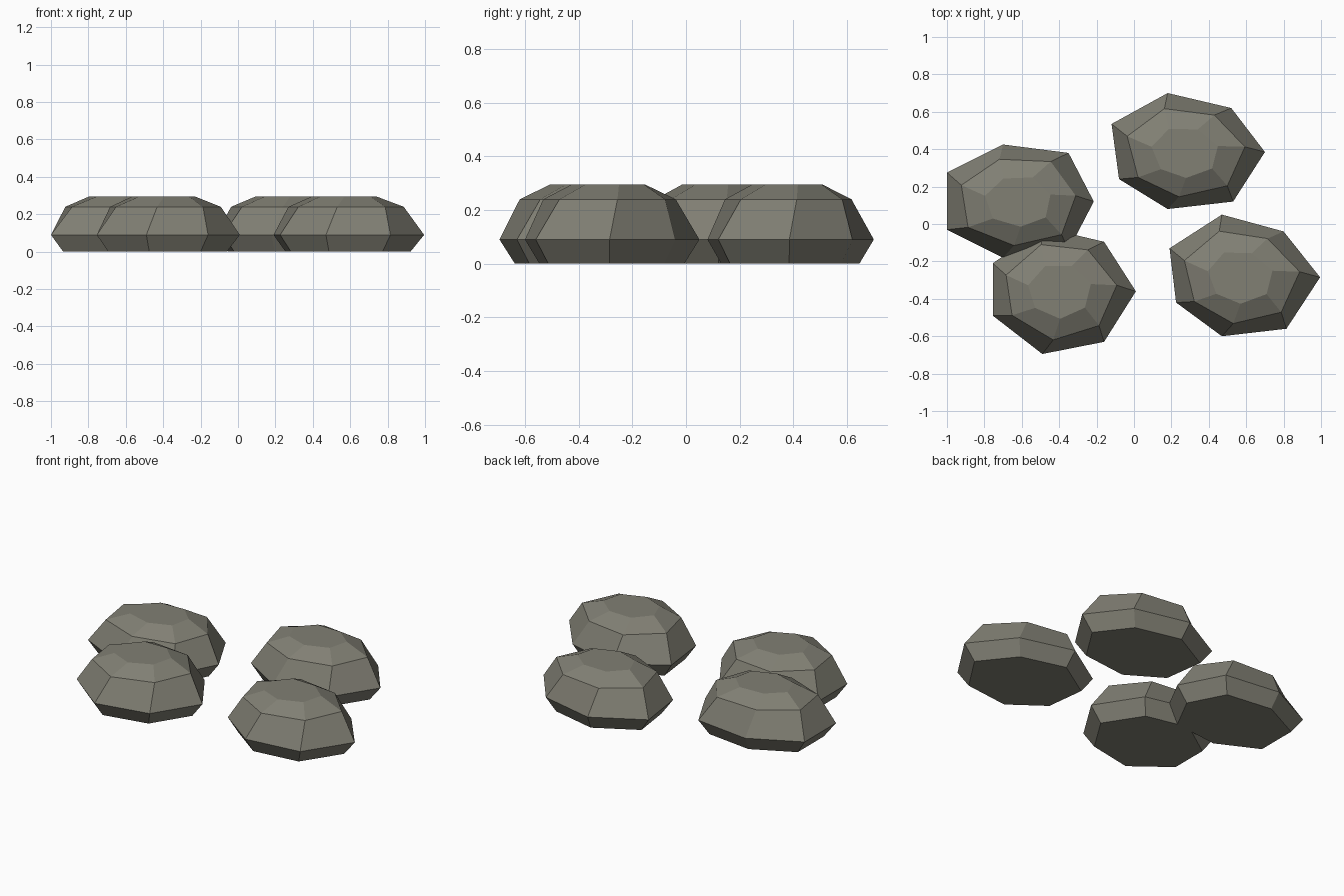
import bpy, bmesh
from mathutils import Vector

if "Cube" in bpy.data.objects:
    bpy.data.objects.remove(bpy.data.objects["Cube"])

mat = bpy.data.materials.new("stone_grey")
mat.diffuse_color = (0.22, 0.215, 0.175, 1)
mat.use_nodes = True
mat.node_tree.nodes["Principled BSDF"].inputs["Base Color"].default_value = mat.diffuse_color

# Widest outline of each stone, seen from above, clockwise
OUTLINES = {
    "stone_back_right": [(.18, .70), (.52, .62), (.70, .385), (.53, .12),
                         (.18, .08), (-.08, .24), (-.12, .535)],
    "stone_front_right": [(.47, .05), (.80, -.04), (.995, -.285), (.815, -.56),
                          (.47, -.60), (.225, -.42), (.19, -.13)],
    "stone_back_left": [(-.70, .425), (-.35, .38), (-.215, .12), (-.35, -.14),
                        (-.70, -.18), (-1.0, -.03), (-1.0, .275)],
    "stone_front_left": [(-.48, -.02), (-.16, -.095), (.01, -.36), (-.16, -.63),
                         (-.49, -.695), (-.755, -.49), (-.755, -.21)],
}
# Height, scale and counter-clockwise twist of every ring
RINGS = [(0, .83, 0), (.09, 1, 0), (.24, .8, .15), (.295, .47, .3)]


def make_stone(name, outline):
    pts = [Vector(p) for p in outline][::-1]
    n = len(pts)
    mid = sum(pts, Vector((0, 0))) / n
    bm = bmesh.new()
    rings = []
    for z, s, t in RINGS:
        ring = []
        for i in range(n):
            p = mid + (pts[i].lerp(pts[(i + 1) % n], t) - mid) * s
            ring.append(bm.verts.new((p.x, p.y, z)))
        rings.append(ring)
    for a, b in zip(rings, rings[1:]):
        for i in range(n):
            j = (i + 1) % n
            bm.faces.new((a[i], a[j], b[j], b[i]))
    bm.faces.new(rings[0][::-1])
    bm.faces.new(rings[-1])
    me = bpy.data.meshes.new(name)
    bm.to_mesh(me)
    bm.free()
    me.materials.append(mat)
    bpy.context.collection.objects.link(bpy.data.objects.new(name, me))


for name, outline in OUTLINES.items():
    make_stone(name, outline)
